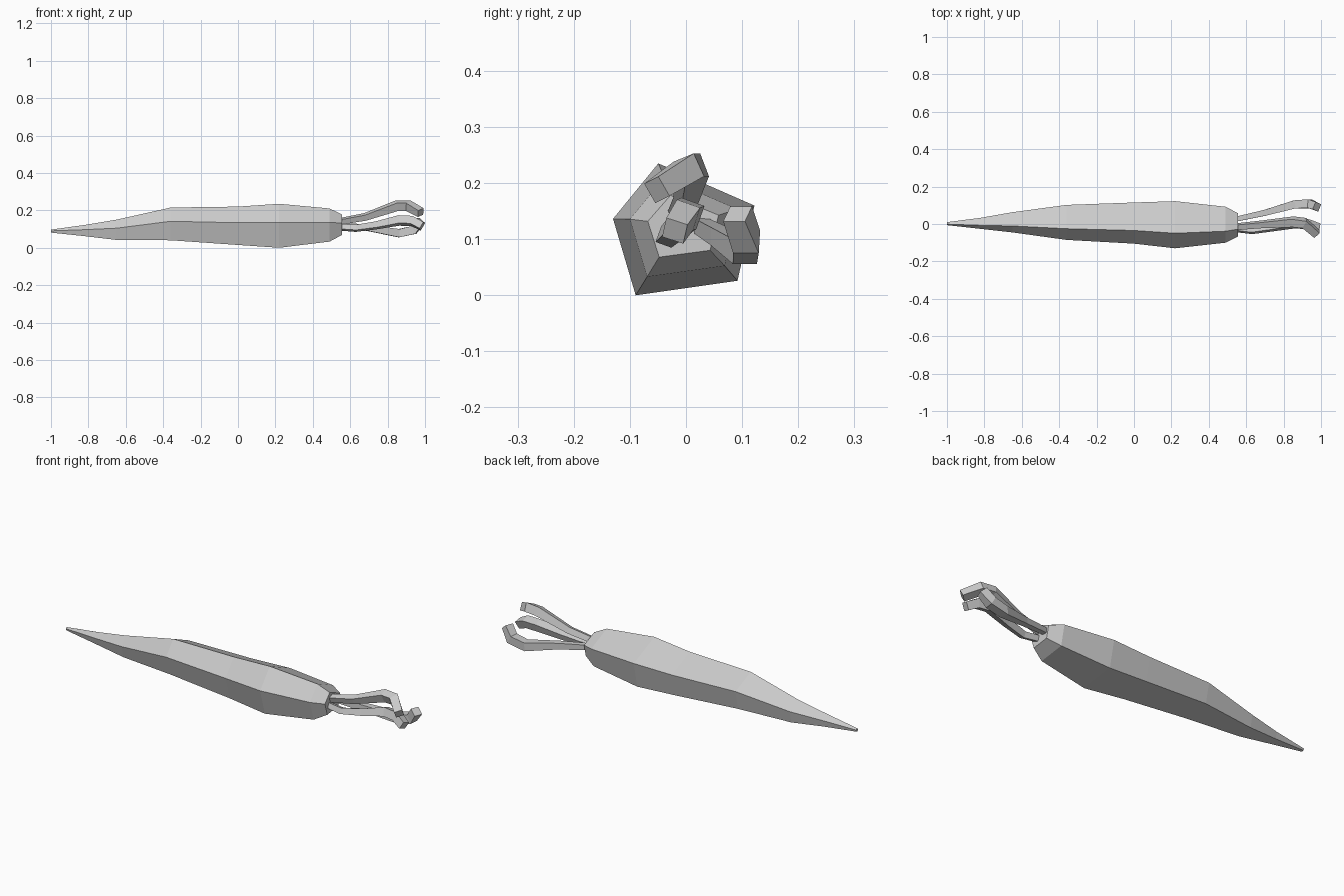
import bpy, bmesh, math
from mathutils import Vector

if "Cube" in bpy.data.objects:
    bpy.data.objects.remove(bpy.data.objects["Cube"])


def loft(name, rings):
    """Skin equal-sized rings of points and cap both ends."""
    bm = bmesh.new()
    loops = [[bm.verts.new(p) for p in ring] for ring in rings]
    n = len(loops[0])
    for a, b in zip(loops, loops[1:]):
        for i in range(n):
            j = (i + 1) % n
            bm.faces.new((a[i], a[j], b[j], b[i]))
    bm.faces.new(loops[0])
    bm.faces.new(loops[-1])
    bmesh.ops.recalc_face_normals(bm, faces=bm.faces)
    mesh = bpy.data.meshes.new(name)
    bm.to_mesh(mesh)
    bm.free()
    obj = bpy.data.objects.new(name, mesh)
    bpy.context.collection.objects.link(obj)
    return obj


# Root: an uneven five-sided profile fitted to each section's y and z limits
profile = [(-1, .58), (-.68, 0), (.76, .11), (1, .68), (-.36, 1)]
sections = [  # x, y min, y max, z min, z max
    (-1.0, -.006, .010, .081, .097),
    (-.82, -.026, .033, .062, .122),
    (-.65, -.045, .063, .042, .150),
    (-.36, -.085, .102, .040, .215),
    (0.0, -.105, .115, .015, .220),
    (.22, -.130, .122, .000, .235),
    (.49, -.100, .092, .033, .210),
    (.555, -.068, .058, .068, .178),
]
loft("carrot_root", [
    [(x, (y0 + y1) / 2 + u * (y1 - y0) / 2, z0 + v * (z1 - z0)) for u, v in profile]
    for x, y0, y1, z0, z1 in sections])


# Stalks: four-sided bars that thicken and curl towards the end
def stalk(name, path, widths, roll):
    pts = [Vector(p) for p in path]
    rings = []
    for i, p in enumerate(pts):
        t = (pts[min(i + 1, len(pts) - 1)] - pts[max(i - 1, 0)]).normalized()
        side = Vector((0, 0, 1)).cross(t).normalized()
        up = t.cross(side)
        r = widths[i] / math.sqrt(2)
        rings.append([p + r * (math.cos(a) * side + math.sin(a) * up)
                      for a in (math.radians(roll + 45 + 90 * k) for k in range(4))])
    loft(name, rings)


stalk("stalk_upper",
      [(.54, -.015, .14), (.68, -.002, .165), (.85, .012, .225), (.91, .005, .225), (.977, -.052, .188)],
      [.028, .032, .045, .045, .04], 20)
stalk("stalk_side",
      [(.54, .025, .125), (.70, .06, .105), (.86, .105, .078), (.94, .108, .095), (.978, .092, .145)],
      [.026, .032, .044, .046, .042], 0)
stalk("stalk_middle",
      [(.54, -.025, .11), (.63, -.035, .104), (.74, -.018, .12), (.86, .005, .146), (.93, -.002, .143), (.984, -.02, .115)],
      [.028, .030, .034, .044, .044, .04], -20)
